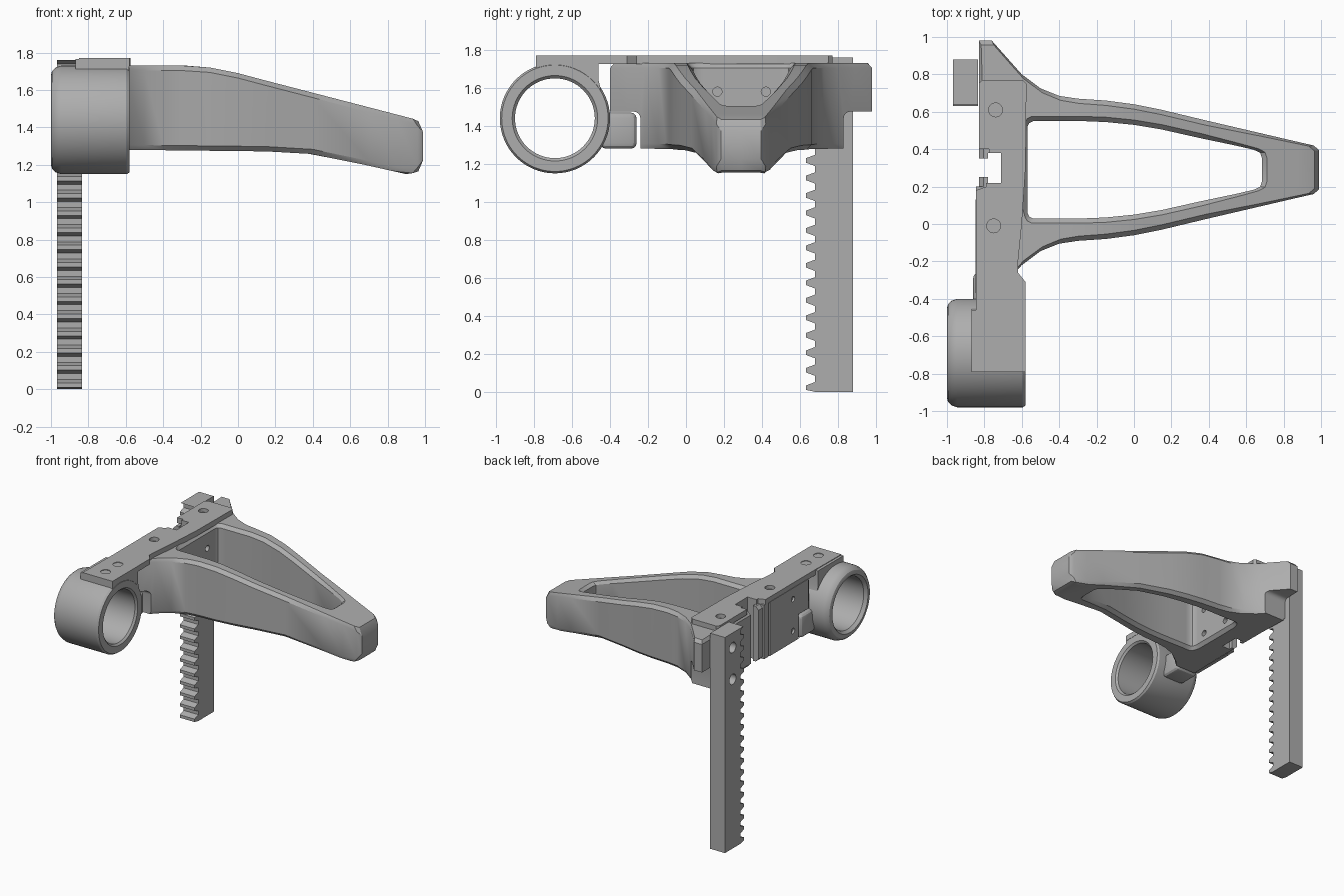
import bpy, bmesh, math
from mathutils import Vector, Matrix

if "Cube" in bpy.data.objects:
    bpy.data.objects.remove(bpy.data.objects["Cube"])

grey = bpy.data.materials.new("machined_grey")
grey.use_nodes = True
grey.diffuse_color = (0.42, 0.42, 0.42, 1)
grey.node_tree.nodes["Principled BSDF"].inputs["Base Color"].default_value = grey.diffuse_color


def finish(name, bm):
    bmesh.ops.recalc_face_normals(bm, faces=bm.faces[:])
    mesh = bpy.data.meshes.new(name)
    bm.to_mesh(mesh)
    bm.free()
    mesh.materials.append(grey)
    ob = bpy.data.objects.new(name, mesh)
    bpy.context.collection.objects.link(ob)
    return ob


def prism(name, pts, axis, lo, hi, bevel=0.0, segments=2):
    """Extrude a closed profile along x (profile in y, z) or z (profile in x, y)."""
    place = (lambda a, b, h: (h, a, b)) if axis == "x" else (lambda a, b, h: (a, b, h))
    bm = bmesh.new()
    face = bm.faces.new([bm.verts.new(place(a, b, lo)) for a, b in pts])
    geo = bmesh.ops.extrude_face_region(bm, geom=[face])["geom"]
    bmesh.ops.translate(bm, vec=place(0, 0, hi - lo),
                        verts=[g for g in geo if isinstance(g, bmesh.types.BMVert)])
    if bevel:
        edges = [e for e in bm.edges if len(e.link_faces) == 2]
        bmesh.ops.bevel(bm, geom=edges, offset=bevel, segments=segments,
                        profile=0.5, affect="EDGES", clamp_overlap=True)
    return finish(name, bm)


def box(name, x, y, z, bevel=0.0, segments=2):
    pts = [(x[0], y[0]), (x[1], y[0]), (x[1], y[1]), (x[0], y[1])]
    return prism(name, pts, "z", z[0], z[1], bevel, segments)


def rod(name, centre, axis, radius, length):
    bm = bmesh.new()
    bmesh.ops.create_cone(bm, cap_ends=True, segments=32, radius1=radius, radius2=radius, depth=length)
    if axis == "x":
        bmesh.ops.rotate(bm, verts=bm.verts[:], matrix=Matrix.Rotation(math.pi / 2, 3, "Y"))
    bmesh.ops.translate(bm, verts=bm.verts[:], vec=centre)
    return finish(name, bm)


def cut(target, *cutters):
    bpy.context.view_layer.objects.active = target
    for c in cutters:
        mod = target.modifiers.new("cut", "BOOLEAN")
        mod.operation, mod.solver, mod.object = "DIFFERENCE", "EXACT", c
        bpy.ops.object.modifier_apply(modifier=mod.name)
        bpy.data.objects.remove(c)


def height(table, x):
    """Linear lookup of z along x."""
    for (x0, z0), (x1, z1) in zip(table, table[1:]):
        if x <= x1:
            return z0 + (z1 - z0) * max(0, x - x0) / (x1 - x0)
    return table[-1][1]


# Tapered arm frame: half plan, outer edge paired with opening edge
MID = 0.29
outer = [(-.83, 0), (-.83, .3), (-.83, .69), (-.76, .69), (-.68, .6), (-.6, .51), (-.5, .435),
         (-.4, .395), (-.3, .38), (-.15, .37), (0, .35), (.15, .32), (.4, .26), (.7, .19),
         (.85, .155), (.96, .13), (.99, .105), (.99, 0)]
inner = [(-.57, 0), (-.57, .2), (-.57, .23), (-.56, .25), (-.54, .26), (-.5, .26), (-.42, .26),
         (-.35, .26), (-.27, .26), (-.15, .255), (0, .24), (.15, .215), (.35, .17), (.55, .128),
         (.64, .107), (.675, .09), (.685, .06), (.685, 0)]
top = [(-1, 1.73), (-.25, 1.73), (-.1, 1.715), (0, 1.69), (.15, 1.65), (.94, 1.445), (.97, 1.43), (.99, 1.4)]
under = [(-1, 1.28), (-.58, 1.28), (.3, 1.27), (.45, 1.25), (.7, 1.195), (.9, 1.15), (.96, 1.16), (.99, 1.2)]
CH = 0.026


def section(o, i):
    """Chamfered cross-section between an outer and an inner point."""
    o, i = Vector(o), Vector(i)
    step = (i - o).normalized() * CH
    flat = [(o + step).lerp(i - step, t) for t in (0, .15, .35, .65, 1)]
    up = [(p.x, p.y, height(top, p.x)) for p in flat]
    low = [(p.x, p.y, height(under, p.x)) for p in flat]
    wall = lambda p, table, s: (p.x, p.y, height(table, p.x) + s * CH)
    return ([wall(o, under, 1), wall(o, top, -1)] + up
            + [wall(i, top, -1), wall(i, under, 1)] + low[::-1])


mirror = lambda pts: pts + [(x, -y) for x, y in pts[-2:0:-1]]
bm = bmesh.new()
loops = [[bm.verts.new((x, y + MID, z)) for x, y, z in section(o, i)]
         for o, i in zip(mirror(outer), mirror(inner))]
for k, a in enumerate(loops):
    b = loops[(k + 1) % len(loops)]
    for j in range(len(a)):
        n = (j + 1) % len(a)
        bm.faces.new((a[j], a[n], b[n], b[j]))
frame = finish("arm_frame", bm)

# Stepped wing undersides, rear slot and bolt holes in the frame
cut(frame,
    box("cutter", (-1, -.5), (-.6, -.24), (1.1, 1.475), .035, 4),
    box("cutter", (-1, -.5), (.83, 1.2), (1.1, 1.475), .035, 4),
    box("cutter", (-.9, -.775), (.25, .35), (1.1, 1.9)),
    box("cutter", (-.78, -.71), (.22, .38), (1.1, 1.9)))
for y in (.165, .42):
    for z in (1.58, 1.37):
        cut(frame, rod("cutter", (-.58, y, z), "x", .024, .12))

# Top plate with slot notch and blind bolt holes
plate = prism("top_plate", [(-.85, -.79), (-.58, -.79), (-.58, -.31), (-.62, -.26), (-.62, -.2),
                            (-.6, 0), (-.58, .3), (-.575, .75), (-.595, .77), (-.81, .77), (-.83, .75),
                            (-.83, .4), (-.775, .4), (-.775, .38), (-.71, .38), (-.71, .22),
                            (-.79, .22), (-.79, .2), (-.845, .18), (-.845, -.4)], "z", 1.725, 1.77)
for x, y in ((-.74, .61), (-.75, -.01), (-.72, -.52), (-.72, -.68)):
    cut(plate, rod("cutter", (x, y, 1.765), "z", .037, .05))

# Rear mounting panel
panel = prism("rear_panel", [(-.24, 1.29), (.13, 1.29), (.13, 1.73), (-.37, 1.73), (-.37, 1.49),
                             (-.24, 1.49)], "x", -.848, -.82)
for z in (1.38, 1.64):
    cut(panel, rod("cutter", (-.85, -.17, z), "x", .022, .04))
rear_rib = box("rear_rib", (-.845, -.8), (.14, .2), (1.29, 1.73))

# Clamp ring, turned about a sideways axis
RY, RZ = -.69, 1.44
profile = [(-.975, .21), (-1, .23), (-1, .24), (-.994, .262), (-.975, .28), (-.945, .29),
           (-.595, .29), (-.58, .28), (-.58, .225), (-.595, .21)]
bm = bmesh.new()
verts = [bm.verts.new((x, RY, RZ + r)) for x, r in profile]
edges = [bm.edges.new((verts[k - 1], verts[k])) for k in range(len(verts))]
bmesh.ops.spin(bm, geom=verts + edges, cent=(0, RY, RZ), axis=(1, 0, 0),
               angle=2 * math.pi, steps=64, use_merge=True)
bmesh.ops.remove_doubles(bm, verts=bm.verts[:], dist=.0001)
ring = finish("clamp_ring", bm)

# Ring web under the plate and side lug
web = prism("ring_web", [(-.79, 1.765), (-.79, 1.68), (-.69, 1.69), (-.55, 1.64), (-.48, 1.6),
                         (-.44, 1.55), (-.45, 1.6), (-.46, 1.64), (-.46, 1.765)], "x", -.87, -.582)
lug = box("ring_lug", (-.86, -.66), (-.45, -.26), (1.28, 1.47), .03, 3)

# Toothed rack with two bolt holes
PITCH, COUNT = .092, 19
teeth = []
for k in range(COUNT):
    z = .01 + k * PITCH
    teeth += [(.632, z), (.632, z + .024), (.68, z + .042), (.68, z + .074)]
rack = prism("toothed_rack", [(.88, .0)] + [(.68, 0)] + teeth + [(.64, 1.76), (.88, 1.76)],
             "x", -.968, -.835)
for z in (1.38, 1.64):
    cut(rack, rod("cutter", (-.96, .78, z), "x", .042, .12),
        rod("cutter", (-.9, .78, z), "x", .024, .3))

# Smooth the curved surfaces, keep machined edges sharp
for ob in bpy.context.scene.objects:
    ob.select_set(ob.type == "MESH")
bpy.context.view_layer.objects.active = frame
bpy.ops.object.shade_smooth_by_angle(angle=math.radians(28))
